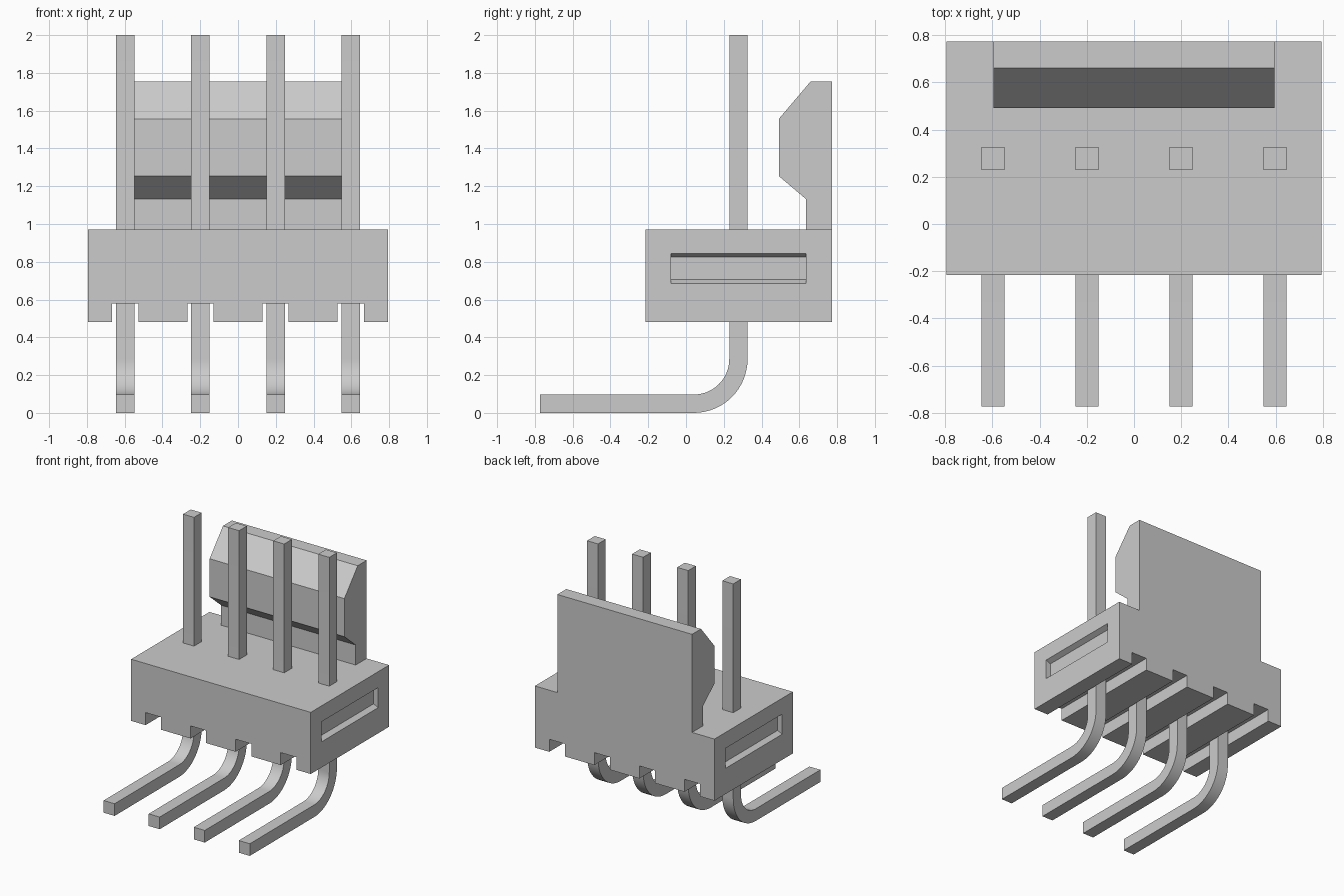
import bpy
import bmesh
from math import sin, cos, pi, radians

if "Cube" in bpy.data.objects:
    bpy.data.objects.remove(bpy.data.objects["Cube"], do_unlink=True)

# One grey for every part
GREY = (0.6, 0.6, 0.6, 1.0)
grey = bpy.data.materials.new("light grey")
grey.use_nodes = True
grey.diffuse_color = GREY
grey.node_tree.nodes["Principled BSDF"].inputs["Base Color"].default_value = GREY


def prism(name, profile, axis, start, end):
    """Extrude a profile along x (points are y, z) or along y (points are x, z)."""
    bm = bmesh.new()

    def place(a, b):
        return (start, a, b) if axis == "x" else (a, start, b)

    face = bm.faces.new([bm.verts.new(place(a, b)) for a, b in profile])
    moved = bmesh.ops.extrude_face_region(bm, geom=[face])["geom"]
    step = (end - start, 0, 0) if axis == "x" else (0, end - start, 0)
    bmesh.ops.translate(bm, vec=step,
                        verts=[v for v in moved if isinstance(v, bmesh.types.BMVert)])
    bmesh.ops.recalc_face_normals(bm, faces=bm.faces)
    mesh = bpy.data.meshes.new(name)
    bm.to_mesh(mesh)
    bm.free()
    mesh.materials.append(grey)
    obj = bpy.data.objects.new(name, mesh)
    bpy.context.collection.objects.link(obj)
    return obj


def activate(obj):
    bpy.ops.object.select_all(action="DESELECT")
    obj.select_set(True)
    bpy.context.view_layer.objects.active = obj


PITCH = 0.398
pin_xs = [(i - 1.5) * PITCH for i in range(4)]
BACK = 0.773
HALF = 0.793
BASE, TOP = 0.48, 0.972

# Housing with a groove under each pin
outline = [(-HALF, TOP), (-HALF, BASE)]
for x in pin_xs:
    left, right = x - 0.069, x + 0.069
    outline += [(left, BASE), (left, 0.58), (right, 0.58), (right, BASE)]
outline += [(HALF, BASE), (HALF, TOP)]
housing = prism("housing", outline, "y", -0.215, BACK)

# Tapered slot in each end of the housing
for side in (-1, 1):
    inner, outer = side * (HALF - 0.04), side * (HALF + 0.04)
    taper = [(inner, 0.705), (outer, 0.665), (outer, 0.865), (inner, 0.825)]
    cutter = prism("slot_cutter", taper, "y", -0.08, 0.635)
    cutter.hide_render = True
    cut = housing.modifiers.new("slot", "BOOLEAN")
    cut.operation = "DIFFERENCE"
    cut.solver = "EXACT"
    cut.object = cutter
    activate(housing)
    bpy.ops.object.modifier_apply(modifier=cut.name)
    bpy.data.objects.remove(cutter, do_unlink=True)

# Hooked locking wall along the back
wall = [(BACK, TOP), (0.635, TOP), (0.635, 1.132), (0.492, 1.253),
        (0.492, 1.557), (0.66, 1.755), (BACK, 1.755)]
prism("locking_wall", wall, "x", -0.595, 0.595)

# Square pins bent forward below the housing
THICK = 0.097
PIN_BACK = 0.326
OUTER = 0.285


def bend(radius, steps=16):
    """Arc from the vertical leg round to the horizontal tail."""
    return [(PIN_BACK - OUTER + radius * cos(t), OUTER - radius * sin(t))
            for t in (pi / 2 * i / steps for i in range(steps + 1))]


pin_outline = ([(PIN_BACK, 2.0)] + bend(OUTER)
               + [(-BACK, 0.0), (-BACK, THICK)]
               + bend(OUTER - THICK)[::-1] + [(PIN_BACK - THICK, 2.0)])
for number, x in enumerate(pin_xs, 1):
    pin = prism(f"pin_{number}", pin_outline, "x", x - THICK / 2, x + THICK / 2)
    activate(pin)
    bpy.ops.object.shade_smooth_by_angle(angle=radians(30))
